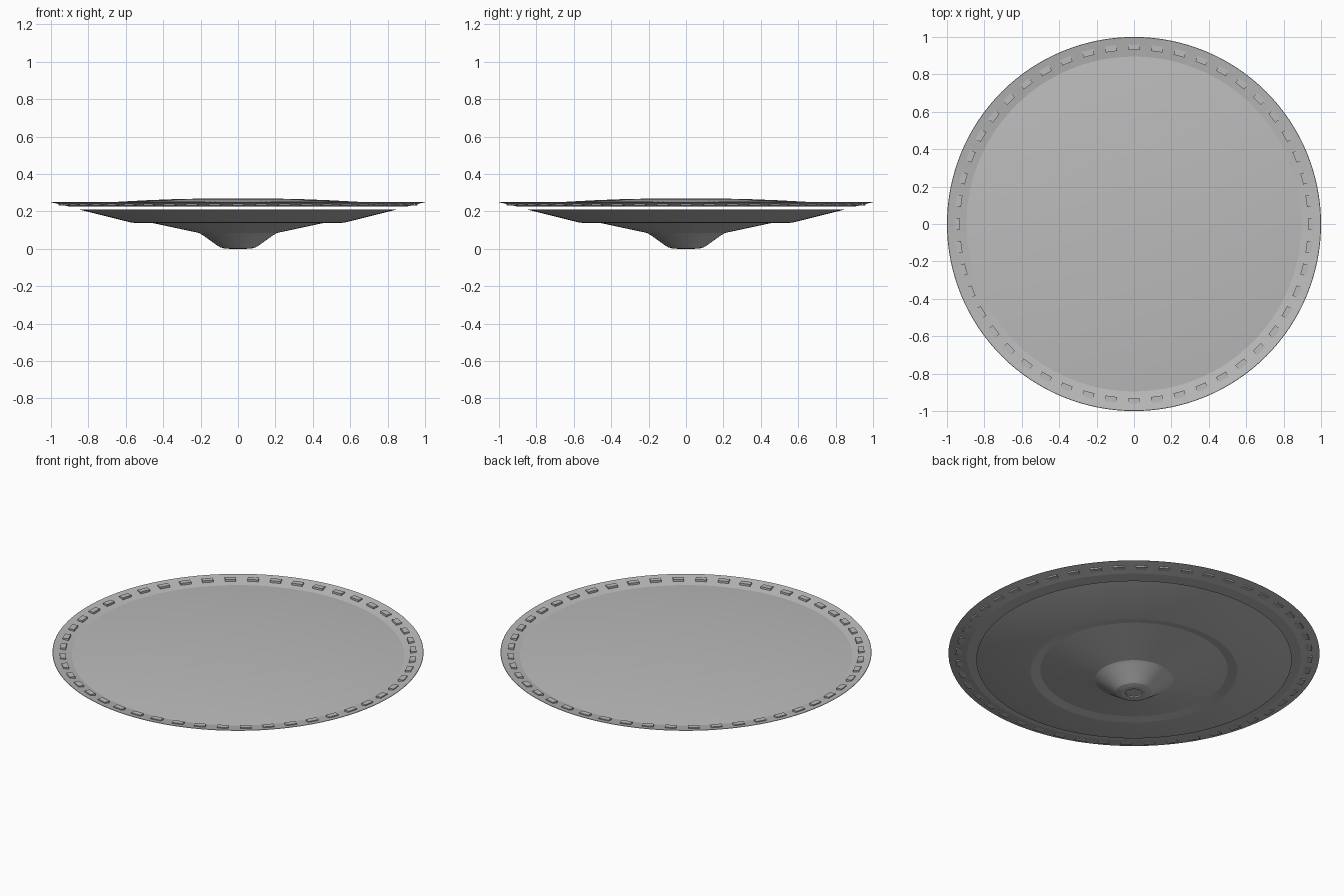
import bpy
import bmesh
import math
from mathutils import Matrix

cube = bpy.data.objects.get("Cube")
if cube:
    bpy.data.objects.remove(cube, do_unlink=True)

SEGMENTS = 128

# Single hull colour
hull_grey = bpy.data.materials.new("hull grey")
hull_grey.use_nodes = True
GREY = (0.5, 0.5, 0.5, 1.0)
hull_grey.diffuse_color = GREY
hull_grey.node_tree.nodes["Principled BSDF"].inputs["Base Color"].default_value = GREY


def add_object(name, bm):
    bmesh.ops.recalc_face_normals(bm, faces=bm.faces)
    mesh = bpy.data.meshes.new(name)
    bm.to_mesh(mesh)
    bm.free()
    mesh.materials.append(hull_grey)
    obj = bpy.data.objects.new(name, mesh)
    bpy.context.collection.objects.link(obj)
    return obj


def lathe(name, profile, sharp_angle):
    """Revolve a closed (radius, z) profile that starts and ends on the axis."""
    bm = bmesh.new()
    verts = [bm.verts.new((r, 0, z)) for r, z in profile]
    edges = [bm.edges.new(pair) for pair in zip(verts, verts[1:])]
    bmesh.ops.spin(bm, geom=verts + edges, cent=(0, 0, 0), axis=(0, 0, 1),
                   angle=math.tau, steps=SEGMENTS, use_duplicate=False)
    bmesh.ops.remove_doubles(bm, verts=bm.verts, dist=1e-5)
    bmesh.ops.dissolve_degenerate(bm, edges=bm.edges, dist=1e-5)
    obj = add_object(name, bm)
    bpy.ops.object.select_all(action="DESELECT")
    obj.select_set(True)
    bpy.context.view_layer.objects.active = obj
    bpy.ops.object.shade_smooth_by_angle(angle=math.radians(sharp_angle))
    return obj


# Upper disc: shallow dome inside an upturned rim, flat underneath
lathe("upper_disc", [
    (0, 0.27), (0.18, 0.269), (0.35, 0.265), (0.50, 0.259), (0.63, 0.252),
    (0.78, 0.242), (0.895, 0.232),
    (0.998, 0.251), (1.0, 0.249),
    (0.90, 0.225), (0, 0.225)], 8)

# Lower hull: outer cone, stepped groove, inner cone and central nose
lathe("lower_hull", [
    (0, 0.21), (0.85, 0.21),
    (0.57, 0.14), (0.555, 0.139), (0.505, 0.148),
    (0.21, 0.085), (0.19, 0.074),
    (0.11, 0.017), (0.095, 0.008), (0.07, 0.001),
    (0.045, 0.0), (0.043, 0.006), (0, 0.006)], 12)

# Small blocks set through the rim, flat on top
BLOCKS = 48
bm = bmesh.new()
for i in range(BLOCKS):
    place = (Matrix.Rotation(math.tau * i / BLOCKS + math.pi / 2, 4, "Z")
             @ Matrix.Translation((0.945, 0, 0.241))
             @ Matrix.Diagonal((0.032, 0.06, 0.018, 1)))
    bmesh.ops.create_cube(bm, size=1, matrix=place)
add_object("rim_blocks", bm)
